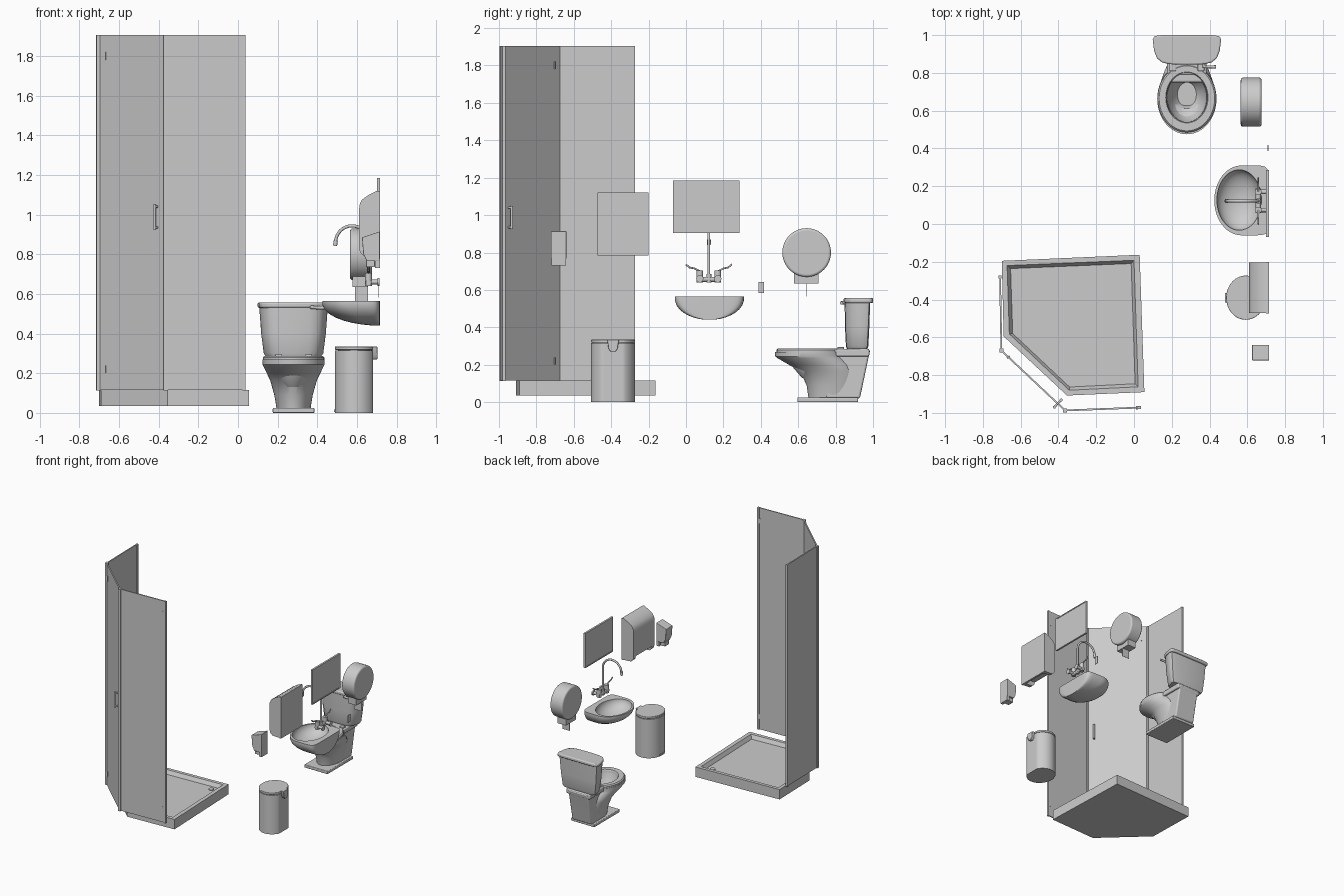
import bpy, bmesh
from math import sin, cos, pi, copysign, sqrt, hypot
from mathutils import Vector

if "Cube" in bpy.data.objects:
    bpy.data.objects.remove(bpy.data.objects["Cube"], do_unlink=True)

GREY = (0.6, 0.6, 0.6, 1)
mat = bpy.data.materials.new("plain_grey")
mat.use_nodes = True
mat.diffuse_color = GREY
mat.node_tree.nodes["Principled BSDF"].inputs["Base Color"].default_value = GREY
made = []


def finish(name, data):
    ob = bpy.data.objects.new(name, data)
    data.materials.append(mat)
    bpy.context.collection.objects.link(ob)
    made.append(ob)
    return ob


def loft(name, rings, bevel=0):
    """Skin a list of equal-length point rings and cap both ends."""
    bm = bmesh.new()
    rows = [[bm.verts.new(p) for p in r] for r in rings]
    n = len(rows[0])
    for a, b in zip(rows, rows[1:]):
        for i in range(n):
            j = (i + 1) % n
            bm.faces.new((a[i], a[j], b[j], b[i]))
    bm.faces.new(rows[0][::-1])
    bm.faces.new(rows[-1])
    bmesh.ops.recalc_face_normals(bm, faces=bm.faces)
    me = bpy.data.meshes.new(name)
    bm.to_mesh(me)
    bm.free()
    ob = finish(name, me)
    if bevel:
        mod = ob.modifiers.new("bevel", "BEVEL")
        mod.width, mod.segments, mod.limit_method = bevel, 3, "ANGLE"
    return ob


def prism(name, pts, lo, hi, axis="z", bevel=0):
    """Extrude a 2D profile along an axis."""
    place = {"x": lambda p, t: (t, *p), "y": lambda p, t: (p[0], t, p[1]),
             "z": lambda p, t: (*p, t)}[axis]
    return loft(name, [[place(p, t) for p in pts] for t in (lo, hi)], bevel)


def box(name, x0, x1, y0, y1, z0, z1, bevel=0):
    return prism(name, [(x0, y0), (x1, y0), (x1, y1), (x0, y1)], z0, z1, "z", bevel)


def oval(cx, cy, rx, ry, n=48):
    return [(cx + rx * cos(2 * pi * i / n), cy + ry * sin(2 * pi * i / n)) for i in range(n)]


def at(pts, z):
    return [(x, y, z) for x, y in pts]


def tube(name, pts, r):
    cu = bpy.data.curves.new(name, "CURVE")
    cu.dimensions, cu.bevel_depth, cu.bevel_resolution, cu.use_fill_caps = "3D", r, 3, True
    sp = cu.splines.new("POLY")
    sp.points.add(len(pts) - 1)
    for p, co in zip(sp.points, pts):
        p.co = (*co, 1)
    return finish(name, cu)


def panel(name, p, q, z0, z1, thick):
    """Upright slab between two plan points."""
    dx, dy = q[0] - p[0], q[1] - p[1]
    k = thick / 2 / hypot(dx, dy)
    nx, ny = -dy * k, dx * k
    return prism(name, [(p[0] + nx, p[1] + ny), (q[0] + nx, q[1] + ny),
                        (q[0] - nx, q[1] - ny), (p[0] - nx, p[1] - ny)], z0, z1)


# Shower tray with raised rim and drain
outer = [(-.70, -.195), (.03, -.163), (.055, -.89), (-.355, -.908), (-.69, -.595)]
inner = [(-.672, -.22), (0, -.192), (.022, -.862), (-.343, -.88), (-.66, -.582)]
floor = [(x * .95 - .015, y * .95 - .027) for x, y in inner]
loft("shower_tray", [at(outer, .035), at(outer, .115), at(inner, .115), at(floor, .085)])
prism("shower_drain", oval(-.06, -.255, .02, .02, 24), .08, .09)

# Shower glass, posts, hinges and handle
path = [(-.709, -.28), (-.702, -.67), (-.365, -.987), (.03, -.972)]
TOP, LOW = 1.905, .115
for name, p, q in zip(("left_glass", "shower_door", "right_glass"), path, path[1:]):
    panel(name, p, q, LOW, TOP, .009)
for i, (x, y) in enumerate(path):
    w = .008 if i in (0, 3) else .011
    box("shower_post", x - w, x + w, y - w, y + w, LOW - .003, TOP)
a, b = Vector(path[1]), Vector(path[2])
for z in (.22, 1.8):
    panel("door_hinge", a.lerp(b, .1), a.lerp(b, .12), z - .02, z + .02, .02)
    panel("glass_clip", (.01, -.973), (.02, -.973), z - .02, z + .02, .018)
out = Vector((b.y - a.y, a.x - b.x)).normalized() * .026
grip = a.lerp(b, .885)
for side in (1, -1):
    h = grip + out * side
    tube("door_handle", [(*grip, .935), (*h, .935)], .006)
    tube("door_handle", [(*grip, 1.04), (*h, 1.04)], .006)
    tube("door_handle", [(*h, .925), (*h, 1.05)], .008)

# Toilet foot and bowl: z, half width, front y, back y
CX = .28
box("toilet_foot", .175, .385, .595, .92, 0, .025, .005)
sections = [(.02, .085, .655, .92), (.09, .097, .645, .925), (.165, .118, .61, .925),
            (.20, .135, .55, .90), (.235, .152, .49, .86), (.245, .157, .477, .85),
            (.268, .157, .475, .85), (.268, .105, .54, .80), (.20, .095, .56, .79),
            (.13, .05, .62, .75)]
loft("toilet_bowl", [at(oval(CX, (f + k) / 2, w, (k - f) / 2), z) for z, w, f, k in sections])
prism("toilet_rear", [(.75, .278), (.985, .278), (.975, .235), (.93, .02), (.75, .02)],
      CX - .088, CX + .088, "x", .01)
box("toilet_shelf", CX - .105, CX + .105, .79, .98, .245, .285, .008)

# Open toilet seat ring
rim = oval(CX, .665, .155, .18)
hole = oval(CX, .67, .107, .13)
seat = loft("toilet_seat", [at(rim, .265), at(rim, .28), at(oval(CX, .665, .147, .172), .288),
                            at(oval(CX, .67, .112, .135), .288), at(hole, .28), at(hole, .262)])
bm = bmesh.new()
bm.from_mesh(seat.data)
bmesh.ops.delete(bm, geom=[f for f in bm.faces if len(f.verts) > 4], context="FACES_ONLY")
bm.to_mesh(seat.data)
bm.free()
for s in (-1, 1):
    box("seat_hinge", CX + s * .075 - .018, CX + s * .075 + .018, .81, .845, .27, .295, .004)


# Cistern: wide back, rounded narrower front
def cistern(w, front, back):
    half = [(0, front), (.5, front + .003), (.72, front + .012), (.88, front + .035),
            (.96, front + .075), (1, back - .025), (.96, back - .006), (.75, back)]
    return [(CX + w * x, y) for x, y in half] + [(CX - w * x, y) for x, y in half[:0:-1]]


loft("cistern", [at(cistern(.14, .86, .97), .285), at(cistern(.15, .855, .975), .30),
                 at(cistern(.163, .85, .98), .40), at(cistern(.173, .848, .985), .535)])
prism("cistern_lid", cistern(.181, .843, 1), .53, .557, "z", .008)
tube("flush_lever", [(.37, .86, .532), (.37, .832, .532), (.435, .832, .53)], .009)

# Wash basin: D-shaped bowl against the wall
N = 64
ang = [2 * pi * i / N for i in range(N)]


def basin(s, z):
    ring = []
    for t in ang:
        c, d = cos(t), sin(t)
        if c > 0:
            c, d = c ** .25, copysign(abs(d) ** .25, d)
        ring.append((.715 - s * (.145 - .145 * c), .125 + .185 * s * d, z))
    return ring


shell = [basin(sqrt(1 - t * t), .553 - t * .113) for t in (.985, .95, .88, .78, .65, .5, .3, .1)]
shell += [basin(1, .556), basin(1, .565)]
shell += [at(oval(.557, .127, .118 * cos(t), .16 * cos(t), N), .565 - .085 * sin(t))
          for t in (0, .12, .3, .5, .7, .9, 1.1, 1.3, 1.45)]
loft("wash_basin", shell)

# Wall tap with swan neck and two levers
Y = .122
arc = [(.575 + .083 * cos(pi * i / 16), Y, .86 + .083 * sin(pi * i / 16)) for i in range(17)]
tube("tap_spout", [(.658, Y, .65)] + arc + [(.49, Y, .845)], .008)
tube("spout_tip", [(.493, Y, .868), (.489, Y, .842)], .011)
tube("tap_collar", [(.658, Y, .64), (.658, Y, .685)], .014)
tube("tap_body", [(.658, Y - .065, .657), (.658, Y + .065, .657)], .014)
for s in (-1, 1):
    y = Y + s * .048
    tube("tap_valve", [(.658, y, .64), (.658, y, .705)], .018)
    tube("tap_inlet", [(.65, y, .66), (.712, y, .66)], .012)
    tube("tap_flange", [(.703, y, .66), (.714, y, .66)], .02)
    tube("tap_lever", [(.658, y, .70), (.658, y + s * .03, .715),
                       (.658, y + s * .055, .72), (.658, y + s * .075, .737)], .005)

# Mirror with thin frame
box("mirror_glass", .703, .712, -.065, .28, .91, 1.18)
for y in (-.07, .277):
    box("mirror_frame_side", .7, .715, y, y + .008, .905, 1.185)
for z in (.905, 1.177):
    box("mirror_frame_rail", .7, .715, -.07, .285, z, z + .008)

# Paper roll holder with hanging sheet
prism("roll_case", oval(.645, .80, .13, .13, 64), .565, .675, "x", .012)
box("roll_outlet", .578, .652, .578, .708, .635, .70)
box("paper_sheet", .59, .655, .642, .644, .565, .64)
box("wall_plate", .708, .712, .387, .417, .583, .643)

# Towel dispenser
towel = [(.715, .83), (.715, 1.12), (.70, 1.12), (.66, 1.10), (.625, 1.075), (.613, 1.05),
         (.61, 1.02), (.61, .83)]
prism("towel_case", towel, -.47, -.203, "y")
box("towel_back", .70, .715, -.473, -.2, .785, 1.12)
cheek = [(.71, .785), (.71, .84), (.61, .84), (.615, .81), (.635, .79)]
for y in (-.47, -.233):
    prism("towel_cheek", cheek, y, y + .03, "y")

# Soap dispenser
soap = [(.715, .915), (.625, .885), (.632, .80), (.65, .765), (.715, .765)]
prism("soap_case", soap, -.722, -.64, "y", .003)
box("soap_back", .69, .715, -.72, -.642, .73, .775)
box("soap_button", .645, .69, -.708, -.654, .735, .77, .004)

# Waste bin with handle and pedal, flattened towards the wall
bin_plan = [(min(x, .682), y) for x, y in oval(.592, -.39, .104, .117, 64)]
prism("waste_bin", bin_plan, 0, .315)
prism("bin_lid", bin_plan, .318, .335, "z", .004)
prism("bin_core", oval(.59, -.39, .085, .11), .30, .33)
prism("bin_hinge", [(-.422, .335), (-.358, .335), (-.366, .285), (-.378, .27),
                    (-.402, .27), (-.414, .285)], .675, .703, "x", .004)
box("bin_pedal", .483, .51, -.415, -.365, .004, .016)

for ob in bpy.context.selected_objects:
    ob.select_set(False)
for ob in made:
    if ob.type == "MESH":
        ob.select_set(True)
        bpy.context.view_layer.objects.active = ob
bpy.ops.object.shade_smooth_by_angle(angle=.6)
